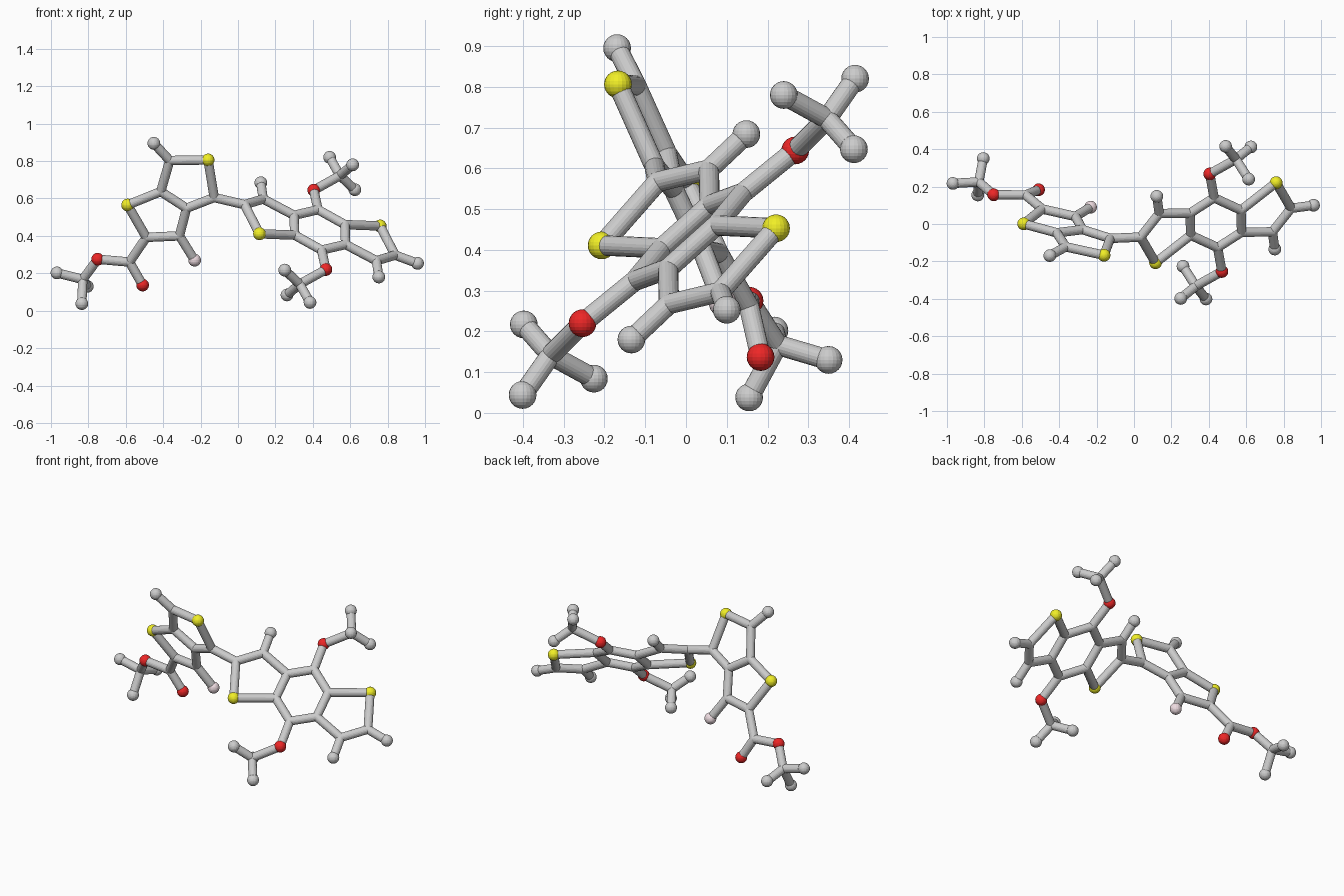
import bpy
from mathutils import Vector

if "Cube" in bpy.data.objects:
    bpy.data.objects.remove(bpy.data.objects["Cube"])

BOND_R, BALL_R, SIDES = 0.025, 0.034, 20


def material(name, rgb):
    m = bpy.data.materials.new(name)
    m.diffuse_color = (*rgb, 1)
    m.use_nodes = True
    m.node_tree.nodes["Principled BSDF"].inputs["Base Color"].default_value = m.diffuse_color
    return m


YELLOW = material("yellow", (0.88, 0.86, 0.02))
RED = material("red", (0.85, 0.02, 0.02))
PINK = material("pale_pink", (0.86, 0.72, 0.76))
PAINT = {"s": YELLOW, "o": RED, "f": PINK}


def ball(name, p, r, mat=None):
    bpy.ops.mesh.primitive_uv_sphere_add(segments=SIDES, ring_count=12, radius=r, location=p)
    ob = bpy.context.object
    ob.name = name
    if mat:
        ob.data.materials.append(mat)


def rod(name, a, b):
    d = b - a
    bpy.ops.mesh.primitive_cylinder_add(vertices=SIDES, radius=BOND_R, depth=d.length,
                                        location=(a + b) / 2)
    ob = bpy.context.object
    ob.name = name
    ob.rotation_mode = 'QUATERNION'
    ob.rotation_quaternion = d.to_track_quat('Z', 'Y')


# Right-hand ring system: one half, repeated by point reflection
half = {
    "c1": (.035, -.07, .567), "s1": (.115, -.207, .411), "c2": (.303, -.06, .404),
    "c3": (.30, .058, .51), "c4": (.135, .056, .597), "e1": (.122, .148, .684),
    "c5": (.428, .14, .54), "o1": (.405, .268, .644), "c6": (.545, .346, .722),
    "e2": (.49, .415, .82), "e3": (.613, .24, .78), "e4": (.625, .412, .647),
}
centre = Vector((.4375, .007, .432))
atoms = {}
for k, p in half.items():
    atoms[k] = Vector(p)
    atoms[k + "x"] = 2 * centre - Vector(p)
atoms["e5"] = Vector((.96, .1, .253))

# Left-hand double ring with its branched tail
left = {
    "c11": (-.127, -.077, .605), "s11": (-.16, -.167, .806), "c12": (-.365, -.122, .803),
    "e11": (-.45, -.169, .895), "c13": (-.413, -.047, .637), "c14": (-.275, -.03, .548),
    "s12": (-.59, .001, .565), "c15": (-.49, .08, .392), "c16": (-.313, .04, .40),
    "f1": (-.232, .09, .27), "c17": (-.58, .155, .26), "o11": (-.51, .183, .137),
    "o12": (-.75, .156, .275), "c18": (-.83, .225, .167), "e12": (-.968, .217, .202),
    "e13": (-.835, .155, .038), "e14": (-.806, .35, .13),
}
atoms.update({k: Vector(p) for k, p in left.items()})

# Chains of joined atoms
half_chains = ["c1 s1 c2 c3 c4 c1", "c4 e1", "c3 c5 o1 c6 e2", "c6 e3", "c6 e4"]
chains = [c.split() for c in half_chains]
chains += [[k + "x" for k in c] for c in chains]
chains += [c.split() for c in (
    "c5 c2x", "c5x c2", "c1x e5", "c1 c11",
    "c11 s11 c12 c13 c14 c11", "c12 e11", "c13 s12 c15 c16 c14", "c16 f1",
    "c15 c17 o12 c18 e12", "c17 o11", "c18 e13", "c18 e14")]

for chain in chains:
    for a, b in zip(chain, chain[1:]):
        rod("bond_rod", atoms[a], atoms[b])

# Balls at tips and coloured atoms, joints hidden inside the rods
for k, p in atoms.items():
    if k[0] == "c":
        ball("rod_joint", p, BOND_R)
    else:
        ball("end_ball" if k[0] == "e" else "coloured_ball", p, BALL_R, PAINT.get(k[0]))
